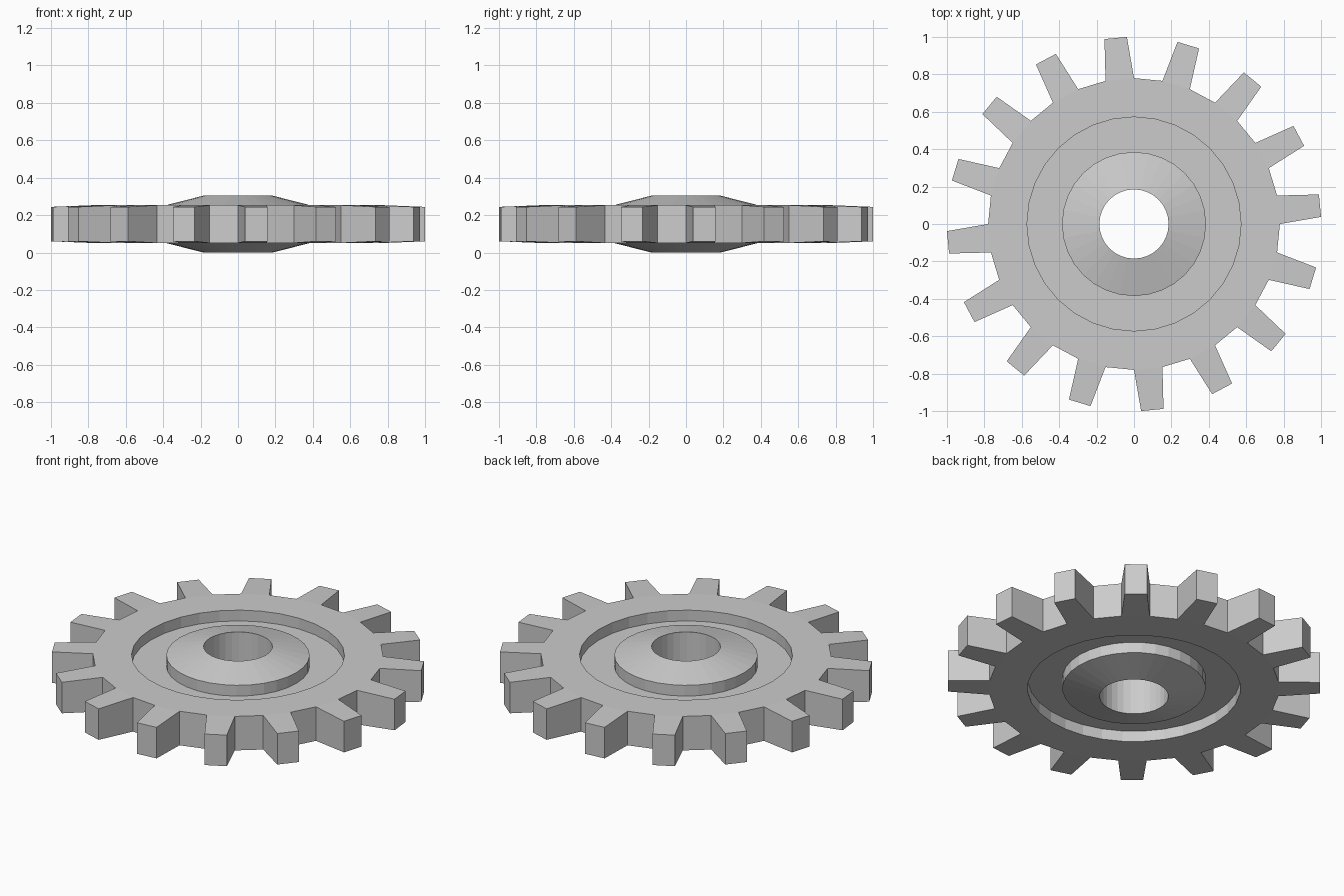
import bpy, bmesh
from math import cos, sin, atan2, radians, tau

if "Cube" in bpy.data.objects:
    bpy.data.objects.remove(bpy.data.objects["Cube"])

TEETH = 16
SEGS = TEETH * 2
MID = 0.152                      # mid-plane height
ROOT_R, TIP_R = 0.78, 1.001
TIP_HALF_Z = 0.092
TIP_HALF_ANGLE = radians(3.45)

# Half cross-section (radius, height above mid-plane): bore, cone hub, recess, rim
half = [(0.185, 0.152), (0.385, 0.101), (0.385, 0.037),
        (0.572, 0.037), (0.572, 0.101), (ROOT_R, 0.101)]
profile = half + [(r, -h) for r, h in reversed(half)]
n = len(profile)
outer = len(half) - 1            # index of the outer wall segment

# Lathe the closed profile
bm = bmesh.new()
rings = [[bm.verts.new((r * cos(tau * k / SEGS), r * sin(tau * k / SEGS), MID + h))
          for r, h in profile] for k in range(SEGS)]
tooth_roots = []
for k in range(SEGS):
    a, b = rings[k], rings[(k + 1) % SEGS]
    for i in range(n):
        j = (i + 1) % n
        f = bm.faces.new((a[i], a[j], b[j], b[i]))
        if i == outer and k % 2 == 0:
            tooth_roots.append(f)
bmesh.ops.recalc_face_normals(bm, faces=bm.faces[:])

# Pull every other outer facet out into a tapered tooth
for f in bmesh.ops.extrude_discrete_faces(bm, faces=tooth_roots)["faces"]:
    c = f.calc_center_median()
    mid_angle = atan2(c.y, c.x)
    for v in f.verts:
        side = 1 if c.x * v.co.y - c.y * v.co.x > 0 else -1
        ang = mid_angle + side * TIP_HALF_ANGLE
        z = MID + (TIP_HALF_Z if v.co.z > MID else -TIP_HALF_Z)
        v.co = (TIP_R * cos(ang), TIP_R * sin(ang), z)
bmesh.ops.recalc_face_normals(bm, faces=bm.faces[:])

mesh = bpy.data.meshes.new("gear_wheel")
bm.to_mesh(mesh)
bm.free()
gear = bpy.data.objects.new("gear_wheel", mesh)
bpy.context.collection.objects.link(gear)
